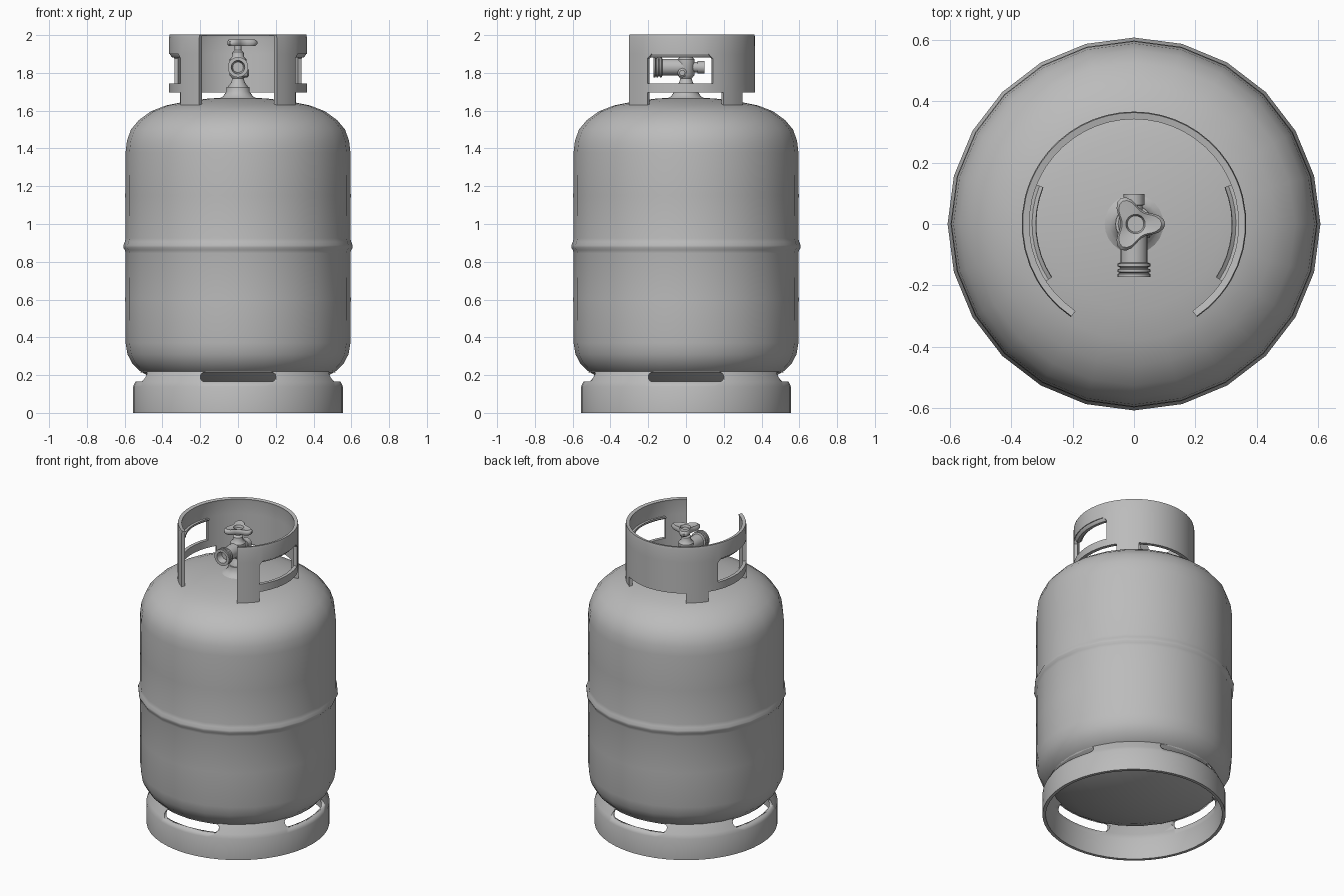
import bpy, bmesh, math
from mathutils import Matrix, Vector

cube = bpy.data.objects.get("Cube")
if cube:
    bpy.data.objects.remove(cube, do_unlink=True)

grey = bpy.data.materials.new("steel_grey")
grey.use_nodes = True
colour = (0.5, 0.5, 0.5, 1)
grey.diffuse_color = colour
grey.node_tree.nodes["Principled BSDF"].inputs["Base Color"].default_value = colour


def finish(bm, name, angle=40):
    """Turn a bmesh into a smooth shaded grey object."""
    bmesh.ops.recalc_face_normals(bm, faces=bm.faces)
    mesh = bpy.data.meshes.new(name)
    bm.to_mesh(mesh)
    bm.free()
    mesh.materials.append(grey)
    ob = bpy.data.objects.new(name, mesh)
    bpy.context.scene.collection.objects.link(ob)
    bpy.ops.object.select_all(action='DESELECT')
    ob.select_set(True)
    bpy.context.view_layer.objects.active = ob
    bpy.ops.object.shade_smooth_by_angle(angle=math.radians(angle))
    return ob


def lathe(name, profile, sides, matrix=Matrix(), closed=False):
    """Spin (radius, height) points about z; ends on the axis or a closed loop."""
    bm = bmesh.new()
    rings = []
    for r, z in profile:
        if r == 0:
            rings.append([bm.verts.new((0, 0, z))] * sides)
        else:
            rings.append([bm.verts.new((r * math.cos(t), r * math.sin(t), z))
                          for t in (math.tau * i / sides for i in range(sides))])
    pairs = list(zip(rings, rings[1:]))
    if closed:
        pairs.append((rings[-1], rings[0]))
    for a, b in pairs:
        for i in range(sides):
            j = (i + 1) % sides
            corners = list(dict.fromkeys((a[i], a[j], b[j], b[i])))
            bm.faces.new(corners)
    bm.transform(matrix)
    return finish(bm, name)


def prism(name, outline, axis_vec, angle=40):
    """Extrude a closed outline along a vector."""
    bm = bmesh.new()
    face = bm.faces.new([bm.verts.new(p) for p in outline])
    out = bmesh.ops.extrude_face_region(bm, geom=[face])
    verts = [v for v in out["geom"] if isinstance(v, bmesh.types.BMVert)]
    bmesh.ops.translate(bm, verts=verts, vec=axis_vec)
    return finish(bm, name, angle)


# Pressure vessel with a pressed bead round the middle
lathe("tank_body", [
    (0, .10), (.2, .115), (.38, .155), (.47, .192), (.52, .222), (.56, .262),
    (.585, .31), (.595, .37), (.597, .6), (.595, .845), (.599, .862),
    (.607, .875), (.607, .888), (.599, .905), (.595, .925), (.597, 1.15),
    (.595, 1.38), (.588, 1.44), (.567, 1.5), (.525, 1.55), (.46, 1.597),
    (.38, 1.628), (.28, 1.648), (.15, 1.665), (0, 1.67)], 24)

# Foot ring with a tapered upper part
foot = lathe("foot_ring", [
    (.555, 0), (.555, .14), (.543, .165), (.515, .215), (.50, .24),
    (.48, .24), (.495, .215), (.523, .165), (.535, .14), (.535, 0)], 48, closed=True)

# Four rounded slots through the foot ring
for turn in (0, math.pi / 2):
    stadium = []
    for side in (1, -1):
        for k in range(7):
            t = math.radians(-90 + 30 * k)
            x = side * (.175 + .025 * math.cos(t))
            p = Vector((x, -1, .19 + side * .025 * math.sin(t)))
            stadium.append(Matrix.Rotation(turn, 3, 'Z') @ p)
    cutter = prism("slot_cutter", stadium, Matrix.Rotation(turn, 3, 'Z') @ Vector((0, 2, 0)))
    cutter.hide_render = True
    cut = foot.modifiers.new("slots", 'BOOLEAN')
    cut.operation, cut.solver, cut.object = 'DIFFERENCE', 'EXACT', cutter
    bpy.context.view_layer.objects.active = foot
    bpy.ops.object.modifier_apply(modifier=cut.name)
    bpy.data.objects.remove(cutter, do_unlink=True)

# Guard collar: a curved grid, keeping only legs, rails and back panel
angles = [-56, -48, -40, -34, -30, -22, -13, -4, 5, 14, 19, 23, 28, 33, 40, 47, 55,
          62, 69, 76, 83, 90]
angles += [180 - a for a in reversed(angles[:-1])]
levels = [1.60, 1.695, 1.745, 1.90, 1.985, 2.0]


def keep(a, row):
    side = a if a < 90 else 180 - a
    leg = side < -34 or 33 < side < 55
    if row == 0:
        return leg
    if row == 2:
        return side < -34 or side > 23
    return True


bm = bmesh.new()
grid = []
for z in levels:
    line = []
    for a in angles:
        side = min(a, 180 - a)
        drop = .025 if z == 1.90 and side in (-34, 23) else 0
        rad = .355 if z < 2 else .352
        t = math.radians(a)
        line.append(bm.verts.new((rad * math.cos(t), rad * math.sin(t), z - drop)))
    grid.append(line)
for row in range(len(levels) - 1):
    for c in range(len(angles) - 1):
        if keep((angles[c] + angles[c + 1]) / 2, row):
            bm.faces.new((grid[row][c], grid[row][c + 1],
                          grid[row + 1][c + 1], grid[row + 1][c]))
bmesh.ops.delete(bm, geom=[v for v in bm.verts if not v.link_faces], context='VERTS')
collar = finish(bm, "guard_collar")
wall = collar.modifiers.new("wall", 'SOLIDIFY')
wall.thickness, wall.offset = .022, 0
bpy.ops.object.modifier_apply(modifier=wall.name)
bpy.ops.object.shade_smooth_by_angle(angle=math.radians(40))

# Rolled grip lips under the top rail of each side opening
lip = [(.364, 1.915), (.360, 1.895), (.348, 1.882), (.330, 1.882), (.318, 1.893),
       (.320, 1.902), (.332, 1.893), (.345, 1.895), (.349, 1.915)]
for name, mirror in (("left_grip", 1), ("right_grip", -1)):
    bm = bmesh.new()
    loops = []
    for k in range(9):
        t = math.radians(-33 + 55 * k / 8)
        loops.append([bm.verts.new((mirror * r * math.cos(t), r * math.sin(t), z))
                      for r, z in lip])
    for a, b in zip(loops, loops[1:]):
        for i in range(len(lip)):
            j = (i + 1) % len(lip)
            bm.faces.new((a[i], a[j], b[j], b[i]))
    bm.faces.new(loops[0])
    bm.faces.new(loops[-1])
    finish(bm, name)

# Valve boss and upright stem
lathe("valve_boss", [(0, 1.64), (.108, 1.645), (.105, 1.662), (.08, 1.675),
                     (.062, 1.70), (.06, 1.725), (0, 1.725)], 24)
lathe("valve_stem", [(0, 1.70), (.052, 1.70), (.052, 1.728), (.036, 1.75), (.03, 1.77),
                     (.046, 1.79), (.046, 1.87), (.032, 1.885), (.03, 1.91),
                     (.018, 1.92), (.018, 1.95), (0, 1.95)], 16)

# Outlet facing forward, with thread ridges and a hollow mouth
forward = Matrix.Translation((0, 0, 1.83)) @ Matrix.Rotation(math.pi / 2, 4, 'X')
lathe("valve_outlet", [(0, 0), (.044, 0), (.044, .125), (.054, .129), (.054, .138),
                       (.046, .141), (.046, .145), (.054, .148), (.054, .156),
                       (.046, .159), (.054, .163), (.054, .172), (.036, .172),
                       (.028, .13), (0, .13)], 20, forward)
lathe("relief_port", [(0, 0), (.028, 0), (.028, -.06), (.034, -.062),
                      (.034, -.098), (0, -.098)], 12, forward)

# Small side plug
sideways = Matrix.Translation((0, -.02, 1.80)) @ Matrix.Rotation(math.pi / 2, 4, 'Y')
lathe("side_plug", [(0, 0), (.025, 0), (.025, .05), (.015, .058), (0, .058)], 8, sideways)

# Three-lobed hand wheel with a recessed hub
bm = bmesh.new()
count = 36
rows = []
for scale, z in ((0, 1.945), (.9, 1.942), (1, 1.952), (1, 1.966), (.88, 1.976),
                 (.45, 1.97), (.38, 1.955), (0, 1.955)):
    if scale == 0:
        rows.append([bm.verts.new((.01, 0, z))] * count)
        continue
    row = []
    for i in range(count):
        t = math.tau * i / count
        lobe = .5 + .5 * math.cos(3 * t)
        r = scale * (.05 + .047 * lobe ** 1.5) if scale > .5 else scale * .07
        row.append(bm.verts.new((.005 + r * math.cos(t), r * math.sin(t), z)))
    rows.append(row)
for a, b in zip(rows, rows[1:]):
    for i in range(count):
        j = (i + 1) % count
        bm.faces.new(list(dict.fromkeys((a[i], a[j], b[j], b[i]))))
finish(bm, "hand_wheel")
